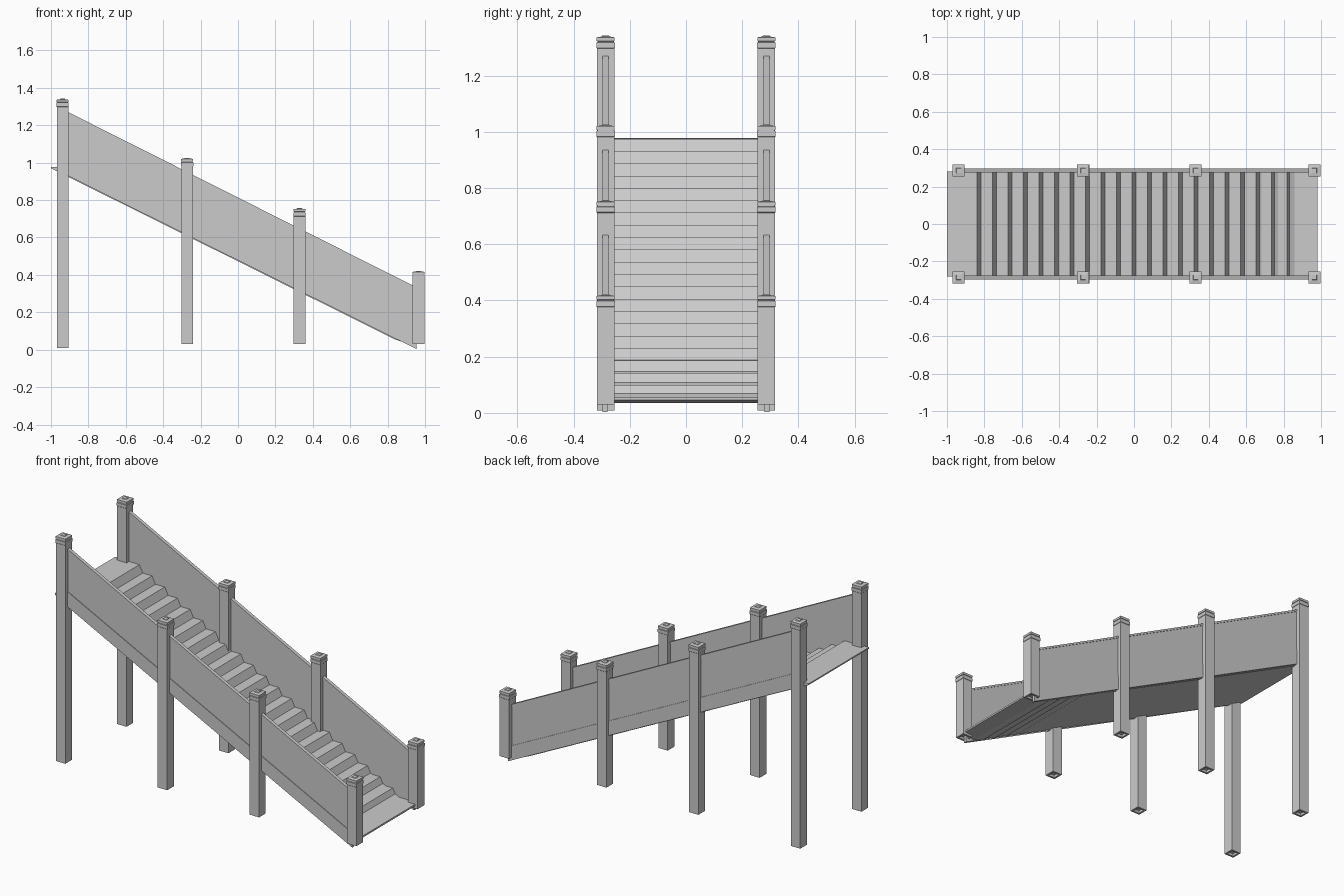
import bpy, bmesh

if "Cube" in bpy.data.objects:
    bpy.data.objects.remove(bpy.data.objects["Cube"])


def mesh_object(name, bm):
    bmesh.ops.recalc_face_normals(bm, faces=bm.faces)
    me = bpy.data.meshes.new(name)
    bm.to_mesh(me)
    bm.free()
    ob = bpy.data.objects.new(name, me)
    bpy.context.collection.objects.link(ob)
    return ob


def extrude_profile(name, pts, y0, y1):
    """Solid from an x-z outline, swept from y0 to y1."""
    bm = bmesh.new()
    face = bm.faces.new([bm.verts.new((x, y0, z)) for x, z in pts])
    new = bmesh.ops.extrude_face_region(bm, geom=[face])["geom"]
    moved = [v for v in new if isinstance(v, bmesh.types.BMVert)]
    bmesh.ops.translate(bm, verts=moved, vec=(0, y1 - y0, 0))
    return mesh_object(name, bm)


def square_stack(name, cx, cy, levels):
    """Square tower from (half width, z) levels."""
    bm = bmesh.new()
    rings = [[bm.verts.new((cx + sx * h, cy + sy * h, z))
              for sx, sy in ((-1, -1), (1, -1), (1, 1), (-1, 1))]
             for h, z in levels]
    for a, b in zip(rings, rings[1:]):
        for i in range(4):
            j = (i + 1) % 4
            bm.faces.new((a[i], a[j], b[j], b[i]))
    bm.faces.new(rings[0])
    bm.faces.new(rings[-1])
    return mesh_object(name, bm)


def bottom_z(x):
    return 0.003 + 0.497 * (0.955 - x)


def top_z(x):
    return 0.333 + 0.503 * (0.955 - x)


def sloped_board(name, side, f0, f1, y0, y1, x0=-0.93, x1=0.955):
    """Board between two height fractions of the sloping side wall."""
    def z(x, f):
        return bottom_z(x) + f * (top_z(x) - bottom_z(x))
    pts = [(x0, z(x0, f0)), (x1, z(x1, f0)), (x1, z(x1, f1)), (x0, z(x0, f1))]
    return extrude_profile(name, pts, side * y0, side * y1)


# Posts with recessed foot, grooved neck and a low pyramid cap
posts = [(-0.938, 0.008, 1.342), (-0.272, 0.03, 1.026),
         (0.329, 0.03, 0.757), (0.965, 0.03, 0.422)]
for side in (-1, 1):
    for x, base, top in posts:
        square_stack("post", x, side * 0.286, [
            (0.020, base + 0.015), (0.020, base), (0.031, base),
            (0.031, top - 0.045), (0.033, top - 0.043), (0.033, top - 0.024),
            (0.029, top - 0.023), (0.029, top - 0.020), (0.032, top - 0.019),
            (0.032, top - 0.006), (0.014, top - 0.003), (0.012, top)])

# Sloping side walls: panel, skirt board and handrail
for side in (-1, 1):
    sloped_board("side_panel", side, 0.0, 1.0, 0.279, 0.293)
    sloped_board("side_skirt", side, 0.0, 0.26, 0.279, 0.297)
    sloped_board("handrail", side, 0.965, 1.0, 0.276, 0.297)

# Stair flight with landing, sloped risers and flat underside
steps = 21
run, rise = 1.74 / steps, 0.92 / steps
outline = [(-1.0, 0.978), (-0.84, 0.975)]
for i in range(steps):
    x, z = -0.84 + i * run, 0.975 - (i + 1) * rise
    outline += [(x + 0.022, z), (x + run, z)]
outline += [(0.98, 0.055), (0.98, 0.045), (0.90, 0.035), (-1.0, 0.970)]
extrude_profile("stair_flight", outline, -0.282, 0.282)
